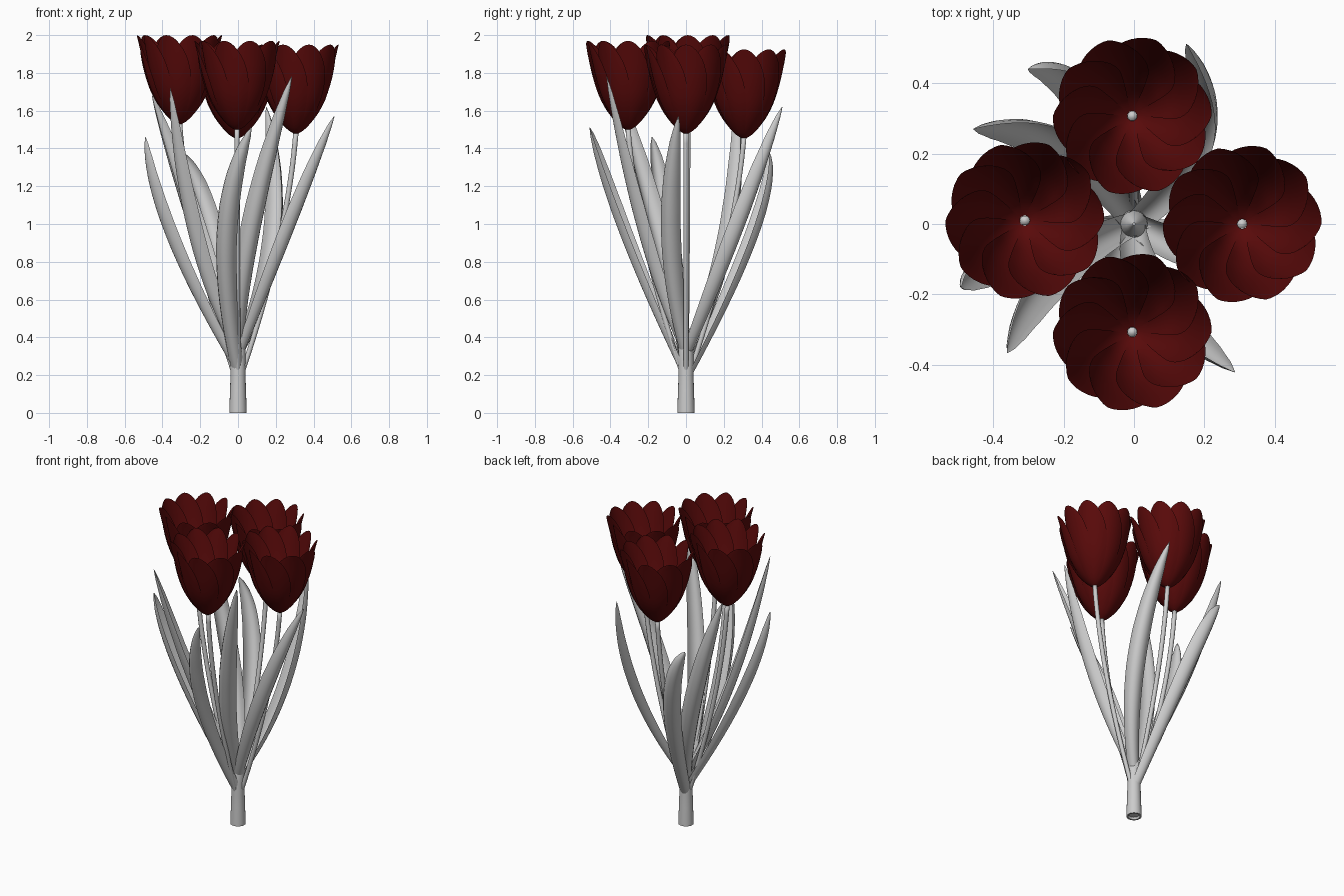
import bpy, math
from mathutils import Vector

if "Cube" in bpy.data.objects:
    bpy.data.objects.remove(bpy.data.objects["Cube"])

red = bpy.data.materials.new("petal_red")
red.diffuse_color = (0.1, 0.003, 0.003, 1)
red.use_nodes = True
red.node_tree.nodes["Principled BSDF"].inputs["Base Color"].default_value = red.diffuse_color


def add_mesh(name, verts, faces, mat=None):
    me = bpy.data.meshes.new(name)
    me.from_pydata(verts, [], faces)
    me.update()
    ob = bpy.data.objects.new(name, me)
    bpy.context.collection.objects.link(ob)
    if mat:
        me.materials.append(mat)
    for p in me.polygons:
        p.use_smooth = True
    return ob


def grid_faces(rows, cols, start=0, wrap=False):
    out = []
    for i in range(rows - 1):
        for j in range(cols if wrap else cols - 1):
            a, b = start + i * cols + j, start + i * cols + (j + 1) % cols
            out.append((a, b, b + cols, a + cols))
    return out


def bezier(p0, p1, p2, t):
    return p0 * (1 - t) ** 2 + p1 * 2 * t * (1 - t) + p2 * t * t


def interp(table, x):
    for (x0, y0), (x1, y1) in zip(table, table[1:]):
        if x <= x1:
            return y0 + (y1 - y0) * (x - x0) / (x1 - x0)
    return table[-1][1]


# Flower head: ten overlapping petals arranged as a pinwheel cup
CUP = [(0, .014), (.03, .038), (.08, .063), (.15, .088), (.25, .119), (.37, .146),
       (.5, .167), (.65, .186), (.8, .202), (.92, .215), (1, .225)]


def flower_head(name, x, y, z, height=0.47, petals=10):
    verts, faces = [], []
    rows, cols = 20, 11
    for k in range(petals):
        ang = 2 * math.pi * k / petals
        start = len(verts)
        for i in range(rows):
            s = i / (rows - 1)
            v = 0.5 - 0.5 * math.cos(math.pi * s)
            half = 0.112 * max(math.sin(math.pi * v ** 1.25), 0) ** 0.52 + 0.004 * (1 - v)
            r = interp(CUP, v)
            for j in range(cols):
                u = 2 * j / (cols - 1) - 1
                a = ang + u * min(half / r, 0.8)
                # one edge tucks inside its neighbour, the other lies outside
                rr = r + (0.02 * u - 0.012 * u * u) * min(1, v * 5) * half / 0.105
                verts.append((x + rr * math.cos(a), y + rr * math.sin(a), z + v * height))
        faces += grid_faces(rows, cols, start)
    add_mesh(name, verts, faces, red)


# Stem: round tube bending outward from the base
def stem(name, x, y, z):
    p0, p1, p2 = Vector((0, 0, .15)), Vector((.85 * x, .85 * y, .9)), Vector((x, y, z + .01))
    verts, n, m = [], 20, 10
    for i in range(n):
        c = bezier(p0, p1, p2, i / (n - 1))
        for j in range(m):
            a = 2 * math.pi * j / m
            verts.append(c + Vector((.014 * math.cos(a), .014 * math.sin(a), 0)))
    add_mesh(name, verts, grid_faces(n, m, 0, True) + [tuple(range((n - 1) * m, n * m))])


for name, x, y, z in [("left", -.31, .01, 1.53), ("right", .307, 0, 1.48),
                      ("front", -.005, -.307, 1.50), ("back", -.005, .307, 1.455)]:
    flower_head(name + "_flower", x, y, z)
    stem(name + "_stem", x, y, z)


# Leaf: long blade with a channelled section, open side facing the middle
WIDTH = [(0, .034), (.15, .044), (.3, .052), (.45, .056), (.6, .055), (.75, .047),
         (.88, .032), (.96, .016), (1, .002)]
EDGE = math.radians(72)


def leaf(name, z0, mid, tip):
    mid, tip = Vector((*mid, .95)), Vector(tip)
    d = Vector((mid.x, mid.y, 0)).normalized()
    base = d * .015 + Vector((0, 0, z0))
    ctrl = mid * 2 - (base + tip) / 2
    verts, n, m = [], 26, 9
    for i in range(n):
        t = i / (n - 1)
        c = bezier(base, ctrl, tip, t)
        tan = ((ctrl - base) * (1 - t) + (tip - ctrl) * t).normalized()
        side = tan.cross(d).normalized()
        out = side.cross(tan).normalized()
        w = interp(WIDTH, t)
        for j in range(m):
            a = (2 * j / (m - 1) - 1) * EDGE
            depth = w * (1 - math.cos(a)) / (1 - math.cos(EDGE))
            verts.append(c + side * w * math.sin(a) / math.sin(EDGE) + out * (.45 * w - depth))
    add_mesh(name, verts, grid_faces(n, m))


LEAVES = [(.34, (.07, -.225), (.285, -.42, 1.78)), (.32, (.195, .265), (.15, .51, 1.62)),
          (.34, (-.235, -.15), (-.36, -.365, 1.72)), (.32, (.26, -.09), (.51, -.04, 1.57)),
          (.25, (-.36, -.1), (-.49, -.18, 1.46)), (.3, (-.22, .23), (-.455, .27, 1.68)),
          (.2, (-.14, .36), (-.3, .44, 1.38)), (.22, (-.065, -.325), (.07, -.51, 1.51))]
for k, (z0, mid, tip) in enumerate(LEAVES):
    leaf(f"leaf_{k + 1}", z0, mid, tip)

# Base sheath: tapered sleeve that gathers stems and leaves
prof = [(.03, .012), (.036, 0), (.046, 0), (.046, .02), (.042, .12), (.04, .2), (.041, .28),
        (.038, .36), (.022, .42), (.004, .46)]
m = 20
sheath = [(r * math.cos(2 * math.pi * j / m), r * math.sin(2 * math.pi * j / m), z)
          for r, z in prof for j in range(m)]
ob = add_mesh("base_sheath", sheath, grid_faces(len(prof), m, 0, True)
              + [tuple(reversed(range(m))), tuple(range((len(prof) - 1) * m, len(prof) * m))])
bpy.context.view_layer.objects.active = ob
ob.select_set(True)
bpy.ops.object.shade_smooth_by_angle(angle=math.radians(40))
